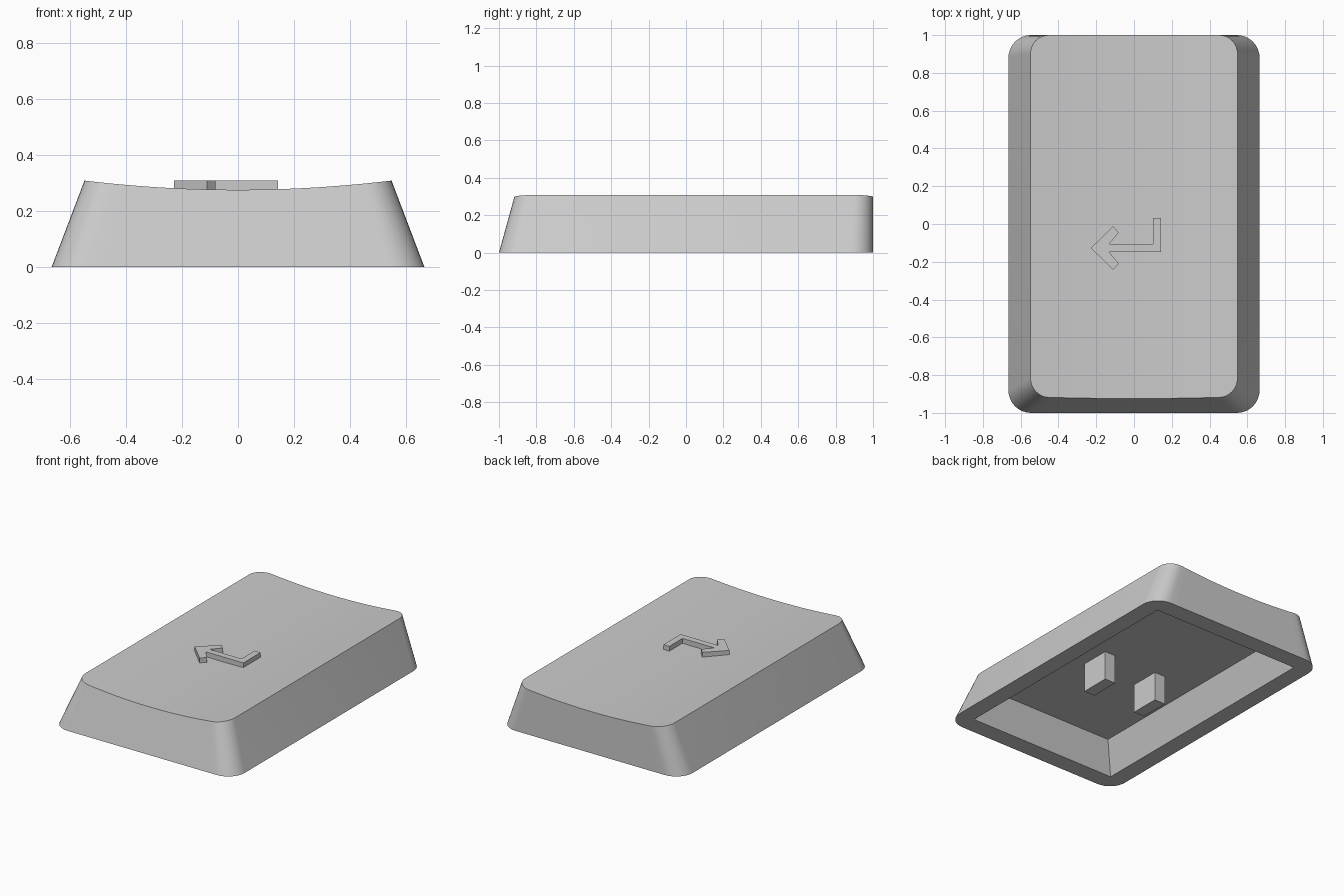
import bpy, bmesh, math
from mathutils import Vector

if "Cube" in bpy.data.objects:
    bpy.data.objects.remove(bpy.data.objects["Cube"])

grey = bpy.data.materials.new("light grey plastic")
grey.use_nodes = True
COLOUR = (0.6, 0.6, 0.6, 1)
grey.diffuse_color = COLOUR
grey.node_tree.nodes["Principled BSDF"].inputs["Base Color"].default_value = COLOUR

HEIGHT = 0.308
DIP = 0.033


def finish(name, bm):
    bmesh.ops.recalc_face_normals(bm, faces=bm.faces)
    mesh = bpy.data.meshes.new(name)
    bm.to_mesh(mesh)
    bm.free()
    mesh.materials.append(grey)
    obj = bpy.data.objects.new(name, mesh)
    bpy.context.collection.objects.link(obj)
    bpy.ops.object.select_all(action='DESELECT')
    obj.select_set(True)
    bpy.context.view_layer.objects.active = obj
    bpy.ops.object.shade_smooth_by_angle(angle=math.radians(30))
    return obj


def half_outline(half_x, y_edge, radius, side, arc=8, straight=21):
    """Left-to-right run along the front (side -1) or back (side 1) edge."""
    pts = []
    for k in range(arc + 1):
        a = math.pi / 2 * k / arc
        pts.append((-half_x + radius * (1 - math.cos(a)),
                    y_edge - side * radius * (1 - math.sin(a))))
    inner = half_x - radius
    for k in range(1, straight):
        pts.append((-inner + 2 * inner * k / straight, y_edge))
    return pts + [(-x, y) for x, y in pts[arc::-1]]


def dished_point(low, high):
    """Point on the sloping wall where it meets the dished top."""
    t = 1.0
    for _ in range(8):
        x = low[0] + (high[0] - low[0]) * t
        t = 1 - DIP / HEIGHT * (1 - (x / 0.548) ** 2)
    p = Vector((*low, 0)).lerp(Vector((*high, HEIGHT)), t)
    return p


# Key cap shell: sloping walls, dished top, flat rim and hollow underside
bm = bmesh.new()
low, top = {}, {}
for side, y_low, y_high in ((-1, -1.0, -0.915), (1, 1.0, 1.0)):
    base = half_outline(0.665, y_low, 0.12, side)
    crown = half_outline(0.548, y_high, 0.1, side)
    low[side] = [bm.verts.new((*p, 0)) for p in base]
    top[side] = [bm.verts.new(dished_point(p, q)) for p, q in zip(base, crown)]

for i in range(len(top[1]) - 1):
    bm.faces.new((top[-1][i], top[-1][i + 1], top[1][i + 1], top[1][i]))

low_ring = low[-1] + low[1][::-1]
top_ring = top[-1] + top[1][::-1]
corners = [(-1, -1), (1, -1), (1, 1), (-1, 1)]
mouth = {c: bm.verts.new((0.55 * c[0], 0.88 * c[1], 0)) for c in corners}
roof = {c: bm.verts.new((0.47 * c[0], 0.88 if c[1] > 0 else -0.81, 0.205)) for c in corners}


def quadrant(v):
    return (1 if v.co.x > 0 else -1, 1 if v.co.y > 0 else -1)


for i, a in enumerate(low_ring):
    j = (i + 1) % len(low_ring)
    b = low_ring[j]
    bm.faces.new((a, b, top_ring[j], top_ring[i]))
    qa, qb = quadrant(a), quadrant(b)
    rim = (a, b, mouth[qa]) if qa == qb else (a, b, mouth[qb], mouth[qa])
    bm.faces.new(rim)

for i, c in enumerate(corners):
    d = corners[(i + 1) % 4]
    bm.faces.new((mouth[c], mouth[d], roof[d], roof[c]))
bm.faces.new([roof[c] for c in corners])
finish("key_cap_shell", bm)

# Two mounting prongs hanging from the ceiling
for name, x in (("left_prong", 0.2), ("right_prong", -0.2)):
    bm = bmesh.new()
    bmesh.ops.create_cube(bm, size=1)
    for v in bm.verts:
        v.co = (x + v.co.x * 0.08, -0.09 + v.co.y * 0.2, 0.11 + v.co.z * 0.2)
    finish(name, bm)

# Raised bent arrow on the top
outline = [(-0.228, -0.127), (-0.111, -0.243), (-0.08, -0.21), (-0.132, -0.148),
           (0.143, -0.148), (0.143, 0.032), (0.1, 0.032), (0.1, -0.106),
           (-0.132, -0.106), (-0.08, -0.045), (-0.111, -0.012)]
bm = bmesh.new()
face = bm.faces.new([bm.verts.new((x, y, 0.265)) for x, y in outline])
raised = bmesh.ops.extrude_face_region(bm, geom=[face])
for v in raised["geom"]:
    if isinstance(v, bmesh.types.BMVert):
        v.co.z = HEIGHT
finish("raised_arrow", bm)
